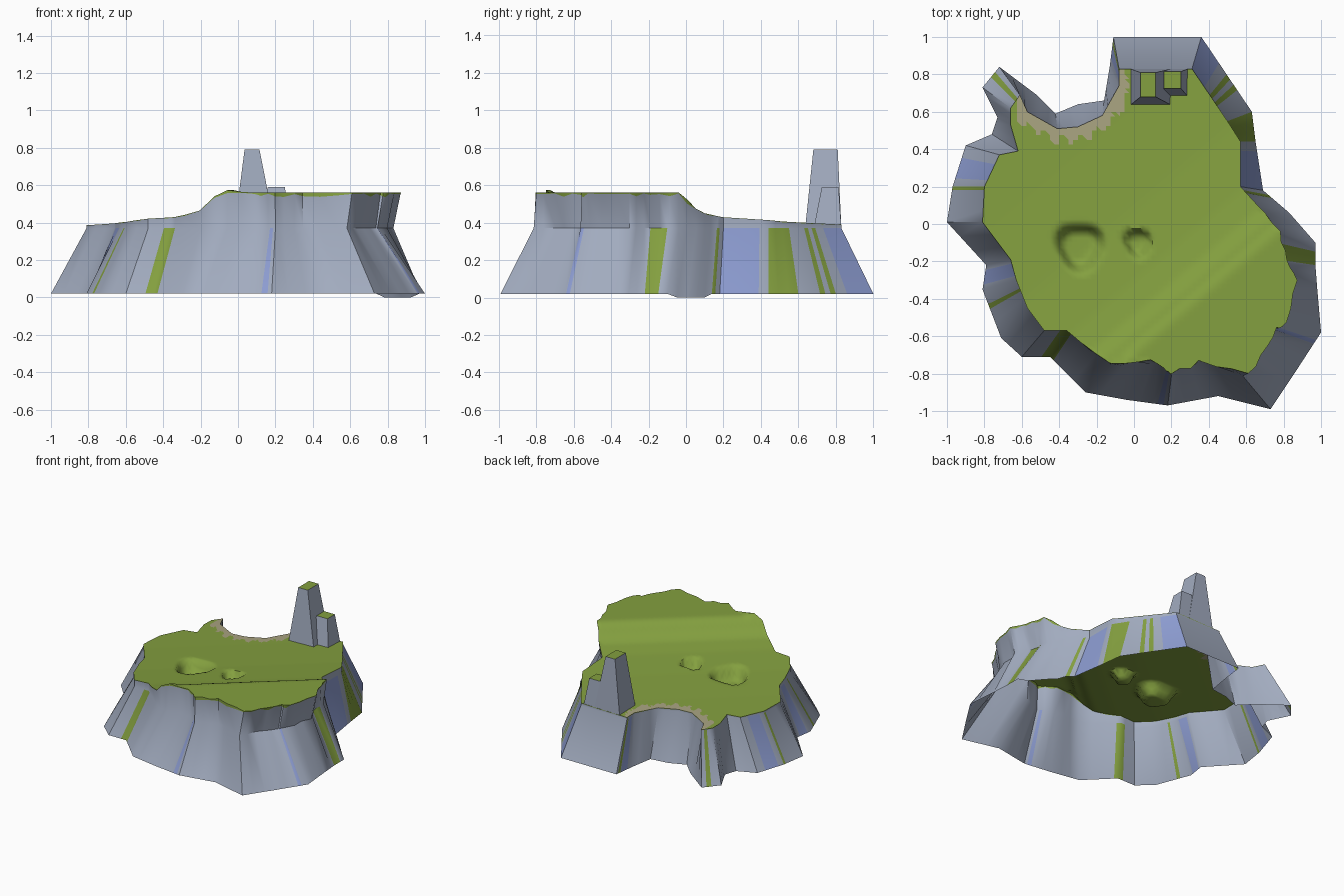
import bpy, bmesh, math, random
from mathutils import Vector
from mathutils.geometry import delaunay_2d_cdt

random.seed(4)
cube = bpy.data.objects.get("Cube")
if cube:
    bpy.data.objects.remove(cube, do_unlink=True)


def make_material(name, colour):
    mat = bpy.data.materials.new(name)
    mat.use_nodes = True
    mat.diffuse_color = (*colour, 1)
    mat.node_tree.nodes["Principled BSDF"].inputs["Base Color"].default_value = (*colour, 1)
    return mat


ROCK, GRASS, BLUE, SAND = range(4)
materials = [make_material("grey rock", (0.36, 0.41, 0.52)),
             make_material("grass green", (0.23, 0.35, 0.05)),
             make_material("blue rock", (0.27, 0.34, 0.65)),
             make_material("beach sand", (0.40, 0.37, 0.22))]


def add_object(name, bm, angle):
    mesh = bpy.data.meshes.new(name)
    bm.to_mesh(mesh)
    bm.free()
    for mat in materials:
        mesh.materials.append(mat)
    obj = bpy.data.objects.new(name, mesh)
    bpy.context.collection.objects.link(obj)
    bpy.ops.object.select_all(action="DESELECT")
    obj.select_set(True)
    bpy.context.view_layer.objects.active = obj
    bpy.ops.object.shade_smooth_by_angle(angle=math.radians(angle))
    return obj


# Cliff outline in hundredths, clockwise from the back: foot and matching rim
FOOT = [(-11, 100), (36, 100), (63, 60), (65, 44), (69, 18), (83, 6), (97, -10),
        (97, -22), (98, -35), (100, -58), (87, -78), (73, -99), (45, -92), (18, -97),
        (-4, -94), (-26, -90), (-45, -71), (-60, -71), (-71, -61), (-81, -35),
        (-79, -22), (-100, 1), (-97, 20), (-90, 42), (-76, 48), (-73, 57), (-81, 73),
        (-72, 84), (-52, 69), (-42, 59), (-30, 64), (-16, 66), (-13, 84)]
RIM = [(-8, 83), (31, 83), (50, 55), (57, 44), (57, 20), (66, 10), (80, -4),
       (81, -19), (87, -30), (81, -52), (71, -65), (62, -81), (35, -74), (20, -81),
       (9, -74), (-13, -76), (-36, -57), (-48, -57), (-57, -45), (-63, -30),
       (-66, -19), (-81, 1), (-80, 20), (-72, 37), (-62, 39), (-66, 53), (-66, 62),
       (-61, 69), (-57, 60), (-41, 51), (-30, 52), (-17, 58), (-8, 74)]
COUNT = len(FOOT)
NOTCH = [Vector(p) / 100 for p in RIM[28:]]
WAIST = 0.37

# Coloured strata: start and end along the outline, colour
STRIPES = [(1, 1.35, BLUE), (1.5, 1.57, GRASS), (1.64, 1.71, GRASS), (2, 3, GRASS),
           (3.2, 4, BLUE), (4.2, 4.35, GRASS), (6.4, 7, GRASS), (9.2, 9.3, BLUE),
           (13.1, 13.25, BLUE), (15.9, 16.3, GRASS), (18.6, 18.7, GRASS),
           (19.2, 19.8, BLUE), (21.9, 22, GRASS), (22.2, 22.7, BLUE),
           (26.5, 26.75, GRASS), (32.3, 32.7, BLUE), (32.75, 32.9, GRASS)]

# Ground profile across the diagonal ramp: distance, height
SLOPE = [(0, 0.56), (0.04, 0.545), (0.09, 0.49), (0.15, 0.455), (0.3, 0.43),
         (0.6, 0.405), (1, 0.388), (1.6, 0.372)]
# Craters: x, y, radius, depth
CRATERS = [(-0.29, -0.12, 0.14, 0.09), (0.02, -0.1, 0.08, 0.07)]


def smooth(t):
    t = min(max(t, 0), 1)
    return t * t * (3 - 2 * t)


def ground(x, y):
    d = -0.645 * (x + 0.1) + 0.764 * (y + 0.78)
    z = SLOPE[0][1] if d <= 0 else SLOPE[-1][1]
    for (a, za), (b, zb) in zip(SLOPE, SLOPE[1:]):
        if a < d <= b:
            z = za + (zb - za) * (d - a) / (b - a)
    for cx, cy, radius, depth in CRATERS:
        angle = math.atan2(y - cy, x - cx)
        r = math.hypot(x - cx, y - cy) / (radius * (1 + 0.1 * math.sin(3 * angle)))
        z -= depth * smooth((1 - r) / 0.45)
    return z + 0.02 * smooth(1 - math.hypot(x + 0.03, y + 0.75) / 0.07)


def along(points, u):
    i = int(u)
    a, b = Vector(points[i % COUNT]), Vector(points[(i + 1) % COUNT])
    return a.lerp(b, u - i) / 100


# Cliff: rings of rim, turf lip, waist and foot
steps = {float(i) + f for i in range(COUNT) for f in (0, 0.33, 0.67)}
steps = sorted(steps | {float(v) for s in STRIPES for v in s[:2]})
bm = bmesh.new()
columns, rim_points = [], []
for u in steps:
    foot, rim = along(FOOT, u), along(RIM, u)
    high = smooth((ground(*rim) - 0.42) / 0.12)
    inward = -rim.normalized()
    waist = rim + inward * random.uniform(-0.01, 0.015) * high
    if rim.x > 0.6:
        waist.x -= 0.04 * high
    rim += inward * random.uniform(-0.012, 0.018) * high
    top = ground(*rim)
    lip = max(WAIST + 0.001, top - random.uniform(0.004, 0.024) * (0.2 + 0.8 * high))
    foot_z = 0 if 4.6 < u < 5.8 else 0.02
    lip_xy = rim.lerp(waist, 0.1)
    rim_points.append(rim)
    columns.append([bm.verts.new((*foot, foot_z)), bm.verts.new((*waist, WAIST)),
                    bm.verts.new((*lip_xy, lip)), bm.verts.new((*rim, top))])
for k, u in enumerate(steps):
    left, right = columns[k], columns[(k + 1) % len(columns)]
    end = steps[k + 1] if k + 1 < len(steps) else COUNT
    for row, colour in enumerate((ROCK, ROCK, GRASS)):
        face = bm.faces.new((left[row], left[row + 1], right[row + 1], right[row]))
        face.material_index = colour
        for a, b, tint in STRIPES:
            if row == 0 and a < (u + end) / 2 < b:
                face.material_index = tint
add_object("cliff", bm, 40)

# Ground: grid trimmed to the rim, lifted by the height rule
n = len(rim_points)
points = list(rim_points)
cell = 0.025
for i in range(-36, 37):
    for j in range(-34, 35):
        points.append(Vector((i * cell, j * cell)))
result = delaunay_2d_cdt(points, [], [list(range(n))[::-1]], 1, 1e-5)
bm = bmesh.new()
verts = [bm.verts.new((p.x, p.y, ground(p.x, p.y))) for p in result[0]]
for tri in result[2]:
    face = bm.faces.new([verts[i] for i in tri])
    face.material_index = GRASS
    c = face.calc_center_median().xy
    reach = 0.065 + 0.02 * math.sin(c.x * 70)
    for a, b in zip(NOTCH, NOTCH[1:]):
        t = min(max((c - a).dot(b - a) / (b - a).length_squared, 0), 1)
        if (c - a.lerp(b, t)).length < reach:
            face.material_index = SAND
bmesh.ops.delete(bm, geom=[v for v in bm.verts if not v.link_faces], context="VERTS")
bm.normal_update()
for face in bm.faces:
    if face.normal.z < 0:
        face.normal_flip()
add_object("grass_ground", bm, 60)


# Rock towers: tapered blocks with grassy tops
def tower(name, base, top, z):
    bm = bmesh.new()
    rings = []
    for (x0, x1, y0, y1), h in ((base, WAIST - 0.01), (top, z)):
        rings.append([bm.verts.new((x, y, h)) for x, y in
                      ((x0, y0), (x1, y0), (x1, y1), (x0, y1))])
    for i in range(4):
        j = (i + 1) % 4
        bm.faces.new((rings[0][i], rings[0][j], rings[1][j], rings[1][i]))
    bm.faces.new(rings[1]).material_index = GRASS
    add_object(name, bm, 30)


tower("tall_rock_tower", (-0.02, 0.2, 0.635, 0.83), (0.035, 0.115, 0.68, 0.81), 0.79)
tower("short_rock_tower", (0.1, 0.29, 0.68, 0.83), (0.16, 0.25, 0.725, 0.815), 0.59)
